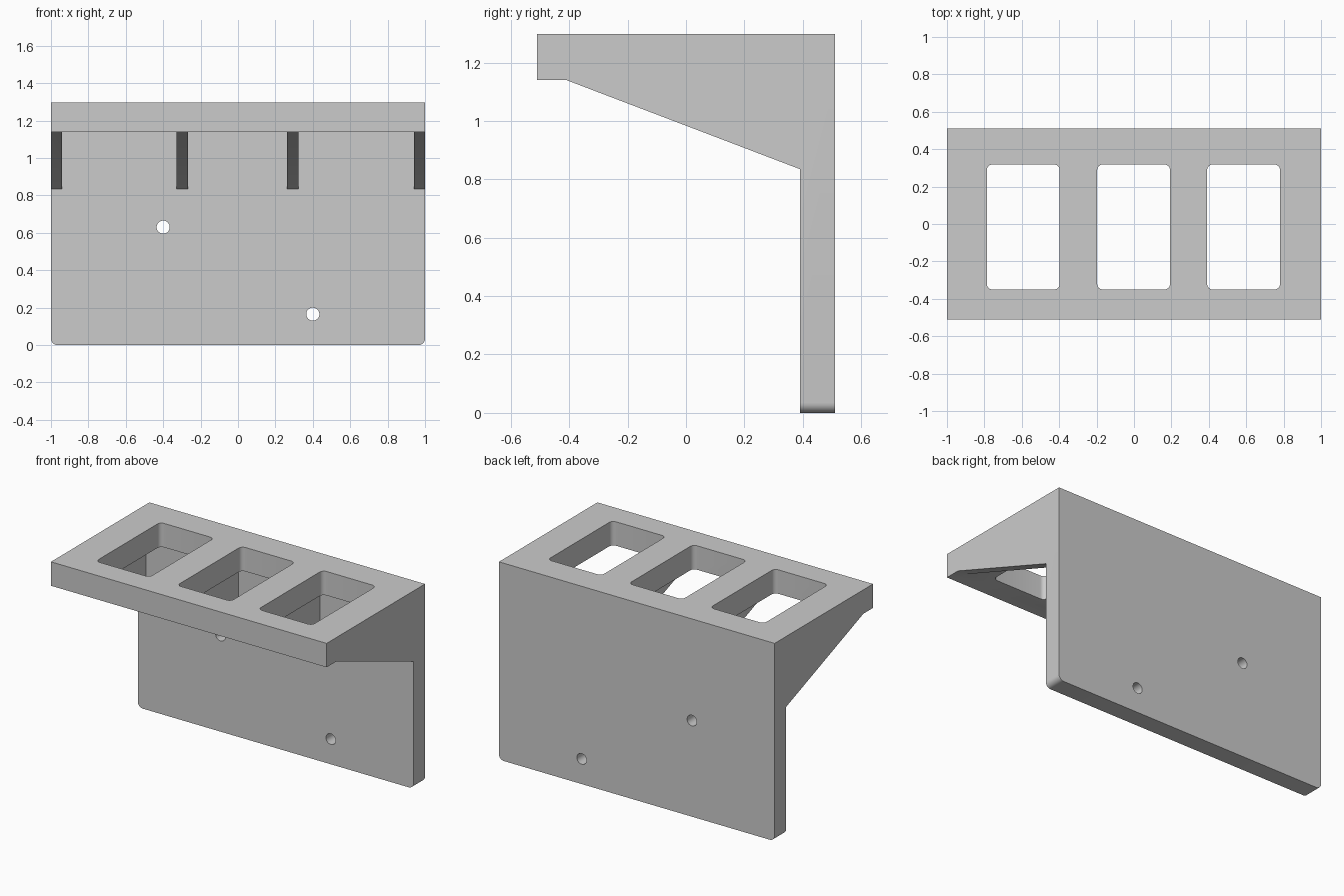
import bpy, bmesh
from math import sin, cos, pi, radians

if "Cube" in bpy.data.objects:
    bpy.data.objects.remove(bpy.data.objects["Cube"])

TOP, UNDER = 1.297, 1.14      # shelf top and underside
FRONT, BACK, WALL = -0.51, 0.51, 0.39
AXES = {"x": lambda a, b, d: (d, a, b),
        "y": lambda a, b, d: (a, d, b),
        "z": lambda a, b, d: (a, b, d)}


def prism(name, points, axis, lo, hi):
    """Extrude a flat outline along one axis."""
    bm = bmesh.new()
    place = AXES[axis]
    rings = [[bm.verts.new(place(a, b, d)) for a, b in points] for d in (lo, hi)]
    for ring in rings:
        bm.faces.new(ring)
    n = len(points)
    for i in range(n):
        j = (i + 1) % n
        bm.faces.new((rings[0][i], rings[0][j], rings[1][j], rings[1][i]))
    bmesh.ops.recalc_face_normals(bm, faces=bm.faces)
    mesh = bpy.data.meshes.new(name)
    bm.to_mesh(mesh)
    bm.free()
    ob = bpy.data.objects.new(name, mesh)
    bpy.context.collection.objects.link(ob)
    return ob


def rounded(a0, a1, b0, b1, r, steps=6):
    corners = [(a1 - r, b1 - r), (a0 + r, b1 - r), (a0 + r, b0 + r), (a1 - r, b0 + r)]
    return [(cx + r * cos(t), cy + r * sin(t))
            for k, (cx, cy) in enumerate(corners)
            for t in [(k + i / steps) * pi / 2 for i in range(steps + 1)]]


def cut(target, cutter):
    bpy.context.view_layer.objects.active = target
    mod = target.modifiers.new("cut", "BOOLEAN")
    mod.operation, mod.solver, mod.object = "DIFFERENCE", "EXACT", cutter
    bpy.ops.object.modifier_apply(modifier=mod.name)
    bpy.data.objects.remove(cutter)


# Solid side profile: shelf, sloping braces and wall plate
bracket = prism("shelf_bracket", [
    (FRONT, UNDER), (-0.41, UNDER), (WALL, 0.835), (WALL, 0),
    (BACK, 0), (BACK, TOP), (FRONT, TOP)], "x", -1, 1)

# Rounded lower corners of the wall plate
bm = bmesh.new()
bm.from_mesh(bracket.data)
low = [e for e in bm.edges
       if all(v.co.z < 0.001 for v in e.verts)
       and abs(e.verts[0].co.x - e.verts[1].co.x) < 0.001]
bmesh.ops.bevel(bm, geom=low, offset=0.035, segments=6, profile=0.5, affect="EDGES")
bm.to_mesh(bracket.data)
bm.free()

# Open bays that leave four thin braces
for x0, x1 in ((-0.942, -0.328), (-0.268, 0.263), (0.323, 0.94)):
    cut(bracket, prism("bay_cutter", [
        (x0, 0.7), (x1, 0.7), (x1, UNDER), (x0, UNDER)], "y", -0.7, WALL))

# Three windows through the shelf
for x in (-0.592, -0.002, 0.586):
    cut(bracket, prism("window_cutter",
                       rounded(x - 0.195, x + 0.195, -0.35, 0.318, 0.03), "z", 1.1, 1.4))

# Two screw holes through the wall plate
for x, z in ((-0.4, 0.63), (0.4, 0.165)):
    ring = [(x + 0.035 * cos(i * pi / 16), z + 0.035 * sin(i * pi / 16)) for i in range(32)]
    cut(bracket, prism("hole_cutter", ring, "y", 0.3, 0.6))

bracket.select_set(True)
bpy.context.view_layer.objects.active = bracket
bpy.ops.object.shade_smooth_by_angle(angle=radians(30))
